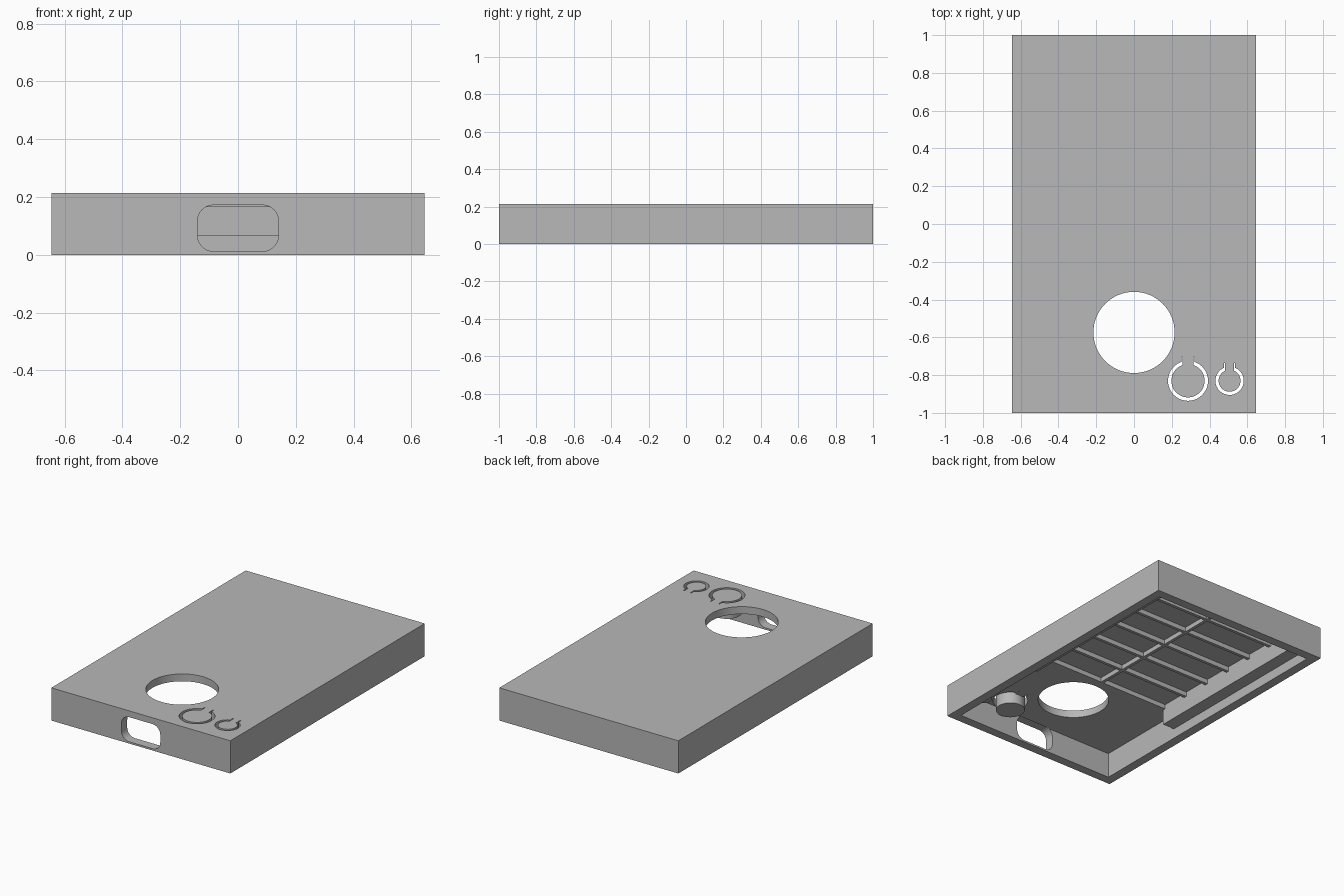
import bpy
import bmesh
from math import sin, cos, asin, pi, radians
from mathutils import Matrix, Vector

old = bpy.data.objects.get("Cube")
if old:
    bpy.data.objects.remove(old, do_unlink=True)

grey = bpy.data.materials.new("matte_grey")
grey.use_nodes = True
colour = (0.48, 0.48, 0.48, 1)
grey.diffuse_color = colour
grey.node_tree.nodes["Principled BSDF"].inputs["Base Color"].default_value = colour

WIDTH, LENGTH, HEIGHT = 0.645, 1.0, 0.213   # half width, half length, full height
IN_X, IN_Y = 0.585, 0.94                    # inside of the walls
CEILING, LEDGE, CELL_TOP = 0.165, 0.065, 0.195
BELOW = -0.1


def prism(name, outline, low, high, upright=False):
    """Extrude a flat outline along z, or along y when upright."""
    bm = bmesh.new()
    face = bm.faces.new([bm.verts.new((u, v, low)) for u, v in outline])
    extruded = bmesh.ops.extrude_face_region(bm, geom=[face])["geom"]
    tops = [g for g in extruded if isinstance(g, bmesh.types.BMVert)]
    bmesh.ops.translate(bm, verts=tops, vec=Vector((0, 0, high - low)))
    if upright:
        # (u, v, depth) becomes (x, z, y)
        for v in bm.verts:
            v.co = (v.co.x, v.co.z, v.co.y)
    bmesh.ops.recalc_face_normals(bm, faces=bm.faces)
    mesh = bpy.data.meshes.new(name)
    bm.to_mesh(mesh)
    bm.free()
    mesh.materials.append(grey)
    obj = bpy.data.objects.new(name, mesh)
    bpy.context.collection.objects.link(obj)
    return obj


def box(name, x0, x1, y0, y1, z0, z1):
    return prism(name, [(x0, y0), (x1, y0), (x1, y1), (x0, y1)], z0, z1)


def arc(cx, cy, r, start, end, steps):
    return [(cx + r * cos(start + (end - start) * i / steps),
             cy + r * sin(start + (end - start) * i / steps))
            for i in range(steps + 1)]


def circle(cx, cy, r, steps=64):
    return arc(cx, cy, r, 0, 2 * pi, steps)[:-1]


def cut(target, cutter):
    """Subtract the cutter, then discard it."""
    mod = target.modifiers.new("cut", 'BOOLEAN')
    mod.operation = 'DIFFERENCE'
    mod.solver = 'EXACT'
    mod.object = cutter
    bpy.context.view_layer.update()
    graph = bpy.context.evaluated_depsgraph_get()
    result = bpy.data.meshes.new_from_object(target.evaluated_get(graph))
    target.modifiers.clear()
    target.data = result
    bpy.data.objects.remove(cutter, do_unlink=True)


def smooth(obj):
    bpy.ops.object.select_all(action='DESELECT')
    obj.select_set(True)
    bpy.context.view_layer.objects.active = obj
    bpy.ops.object.shade_smooth_by_angle(angle=radians(30))


def button_slot(cx, cy, outer, inner, gap, tail):
    """Open ring whose two ends run on as narrow straight slots."""
    thin = gap + 0.006
    a, b = asin(thin / outer), asin(gap / inner)
    pts = arc(cx, cy, outer, pi / 2 + a, 5 * pi / 2 - a, 48)
    pts += [(cx + thin, tail), (cx + gap, tail)]
    pts += arc(cx, cy, inner, 5 * pi / 2 - b, pi / 2 + b, 48)
    pts += [(cx - gap, tail), (cx - thin, tail)]
    return prism("slot_cutter", pts, 0.12, 0.3)


# Outer case
case = box("case_shell", -WIDTH, WIDTH, -LENGTH, LENGTH, 0, HEIGHT)

# Shallow opening, deep front bay and deep rear pocket between ledges
BAY_END, POCKET_X, POCKET_END = -0.32, 0.5, 0.86
cut(case, box("opening", -IN_X, IN_X, -IN_Y, IN_Y, BELOW, LEDGE))
cut(case, box("front_bay", -IN_X, IN_X, -IN_Y, BAY_END, BELOW, CEILING))
cut(case, box("rear_pocket", -POCKET_X, POCKET_X, BAY_END - 0.1, POCKET_END,
              BELOW, CEILING))

# Recessed cells, leaving a central spine and cross ribs
RIB, PITCH, ROWS = 0.01, 0.2, 6
for row in range(ROWS):
    start = -0.31 + row * PITCH + RIB
    end = min(start + PITCH - 2 * RIB, POCKET_END)
    for side in (-1, 1):
        x0, x1 = sorted((side * RIB, side * POCKET_X))
        cut(case, box("cell", x0, x1, start, end, 0.1, CELL_TOP))

# Round window in the top
cut(case, prism("window", circle(0, -0.574, 0.215), 0.05, 0.3))

# Rounded port in the front wall
R, PX, PZ0, PZ1 = 0.055, 0.14, 0.012, 0.172
port = []
for i, (cx, cz) in enumerate([(PX - R, PZ1 - R), (R - PX, PZ1 - R),
                              (R - PX, PZ0 + R), (PX - R, PZ0 + R)]):
    port += arc(cx, cz, R, i * pi / 2, (i + 1) * pi / 2, 10)
cut(case, prism("port", port, -1.1, -0.935, upright=True))

# Flexible buttons: open ring slots with a post beneath each
for name, cx, outer, inner, gap, tail in [
        ("large_button_post", 0.286, 0.106, 0.088, 0.028, -0.705),
        ("small_button_post", 0.506, 0.075, 0.058, 0.023, -0.735)]:
    cut(case, button_slot(cx, -0.83, outer, inner, gap, tail))
    smooth(prism(name, circle(cx, -0.83, inner, 48), 0.1, CEILING + 0.005))

smooth(case)
